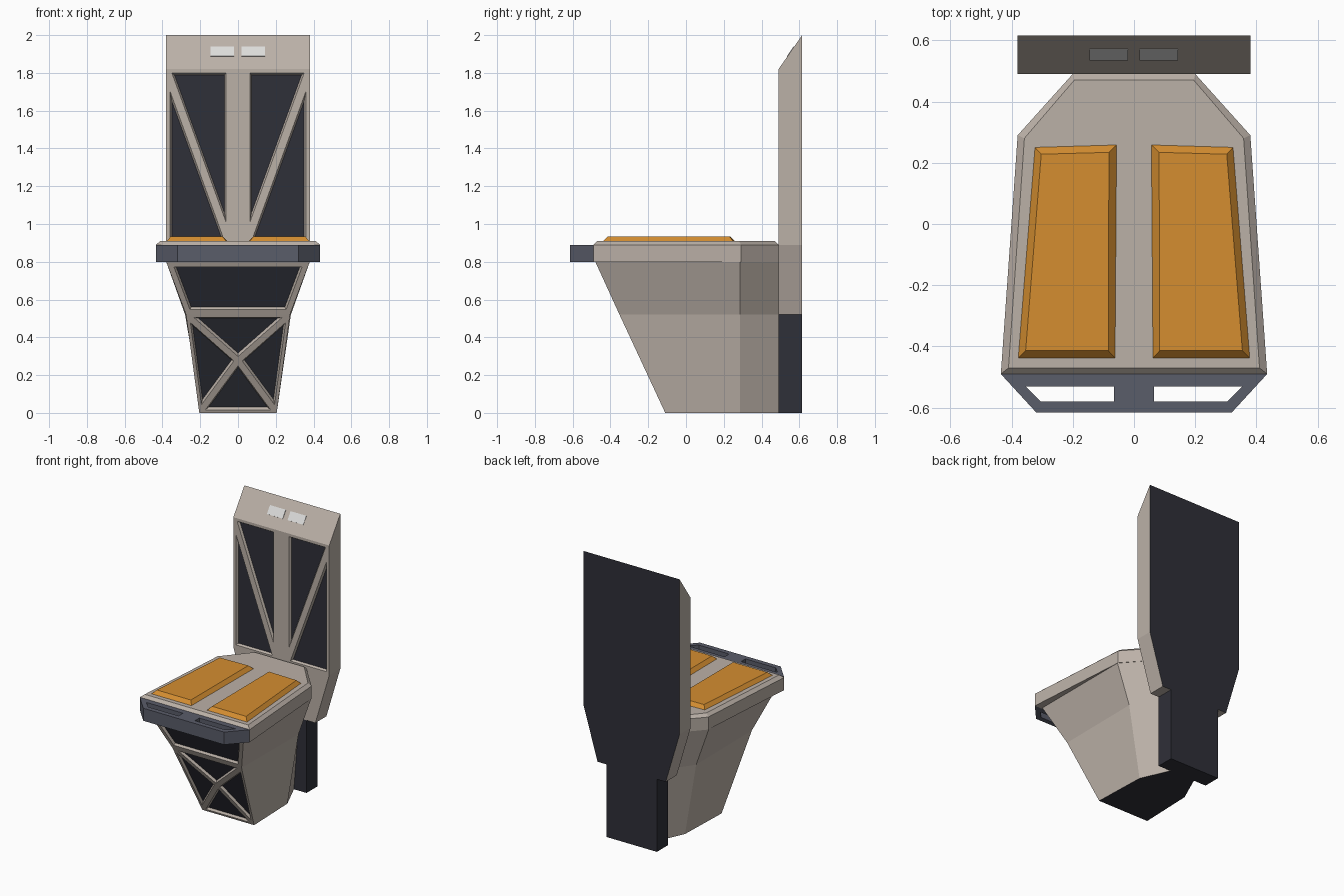
import bpy, bmesh

if "Cube" in bpy.data.objects:
    bpy.data.objects.remove(bpy.data.objects["Cube"])


def material(name, rgb):
    m = bpy.data.materials.new(name)
    m.diffuse_color = (*rgb, 1)
    m.use_nodes = True
    m.node_tree.nodes["Principled BSDF"].inputs["Base Color"].default_value = m.diffuse_color
    return m


BEIGE = material("warm_beige", (0.50, 0.44, 0.39))
DARK = material("dark_panel", (0.028, 0.029, 0.040))
SLATE = material("slate_trim", (0.102, 0.109, 0.144))
ORANGE = material("orange_cushion", (0.66, 0.27, 0.03))
LIGHT = material("pale_light", (0.72, 0.72, 0.71))


def finish(bm, name, *mats):
    bmesh.ops.recalc_face_normals(bm, faces=bm.faces[:])
    me = bpy.data.meshes.new(name)
    bm.to_mesh(me)
    bm.free()
    for m in mats:
        me.materials.append(m)
    ob = bpy.data.objects.new(name, me)
    bpy.context.collection.objects.link(ob)
    return ob


def loft(loops):
    """Closed solid through a list of matching vertex loops."""
    bm = bmesh.new()
    rings = [[bm.verts.new(p) for p in lp] for lp in loops]
    n = len(rings[0])
    for a, b in zip(rings, rings[1:]):
        for i in range(n):
            j = (i + 1) % n
            bm.faces.new((a[i], a[j], b[j], b[i]))
    bm.faces.new(rings[0][::-1])
    bm.faces.new(rings[-1])
    bmesh.ops.recalc_face_normals(bm, faces=bm.faces[:])
    return bm


def sym(pts, z):
    """Outline mirrored across x = 0, given its right half."""
    return [(x, y, z) for x, y in pts] + [(-x, y, z) for x, y in reversed(pts)]


def recess(bm, faces, border):
    """Leave a raised border and sink the middle as a dark panel."""
    bmesh.ops.inset_individual(bm, faces=faces, thickness=border, use_even_offset=True)
    bmesh.ops.inset_individual(bm, faces=faces, thickness=0.009, depth=-0.015,
                               use_even_offset=True)
    for f in faces:
        f.material_index = 1


# Tapered base with recessed front panels and a dark underside
bm = loft([sym([(.205, -.11), (.192, .285), (.10, .49)], 0),
           sym([(.275, -.352), (.28, .285), (.14, .49)], .52),
           sym([(.38, -.48), (.38, .285), (.20, .49)], .80)])
for f in bm.faces:
    if f.normal.z < -.95:
        f.material_index = 1
front = sorted((f for f in bm.faces if f.normal.y < -.7),
               key=lambda f: f.calc_center_median().z)
recess(bm, [front[1]], .029)
recess(bm, bmesh.ops.poke(bm, faces=[front[0]])["faces"], .017)
finish(bm, "base", BEIGE, DARK)

# Seat slab with bevelled top rim
rim = [(.435, -.49), (.38, .29), (.20, .49)]
finish(loft([sym(rim, .80), sym(rim, .89),
             sym([(.41, -.47), (.358, .28), (.195, .47)], .91)]), "seat", BEIGE)

# Seat cushions
for side, s in (("left", -1), ("right", 1)):
    low = [(.38, -.44), (.06, -.44), (.055, .26), (.325, .252)]
    top = [(.354, -.414), (.084, -.414), (.082, .234), (.303, .228)]
    finish(loft([[(s * x, y, .908) for x, y in low],
                 [(s * x, y, .935) for x, y in top]]), side + "_cushion", ORANGE)

# Front trim with two slots
bm = bmesh.new()
slot = [(.065, -.53), (.355, -.53), (.305, -.58), (.065, -.58)]
for outline in ([(.435, -.49), (.32, -.615), (-.32, -.615), (-.435, -.49)],
                slot, [(-x, y) for x, y in slot]):
    vs = [bm.verts.new((x, y, .80)) for x, y in outline]
    for i in range(4):
        bm.edges.new((vs[i], vs[(i + 1) % 4]))
bmesh.ops.triangle_fill(bm, edges=bm.edges[:], use_beauty=True)
up = bmesh.ops.extrude_face_region(bm, geom=bm.faces[:], use_keep_orig=True)["geom"]
bmesh.ops.translate(bm, vec=(0, 0, .09),
                    verts=[g for g in up if isinstance(g, bmesh.types.BMVert)])
finish(bm, "front_trim", SLATE)

# Tall backrest: sloped top, tapered bottom, diagonal struts, dark rear
F, B = .49, .615
bm = bmesh.new()
v = [bm.verts.new(p) for p in
     [(-.27, F, .52), (.27, F, .52)]
     + [(x, F, z) for z in (.89, 1.82) for x in (-.38, -.042, .042, .38)]
     + [(x * w, B, z) for w, z in ((.27, .52), (.38, .89), (.38, 2)) for x in (-1, 1)]]
for idx in ([0, 1, 5, 4, 3, 2], [3, 4, 8, 7], [6, 7, 8, 9, 15, 14],
            [0, 2, 12, 10], [2, 6, 14, 12], [1, 5, 13, 11], [5, 9, 15, 13],
            [0, 1, 11, 10]):
    bm.faces.new([v[i] for i in idx])
rear = bm.faces.new([v[i] for i in (10, 11, 13, 15, 14, 12)])
rear.material_index = 1
panels = [bm.faces.new([v[i] for i in idx])
          for idx in ([2, 3, 6], [3, 7, 6], [4, 5, 9], [4, 9, 8])]
bmesh.ops.recalc_face_normals(bm, faces=bm.faces[:])
recess(bm, panels, .021)
finish(bm, "backrest", BEIGE, DARK)

# Two small lights on the sloped top
for side, x0, x1 in (("left", -.145, -.02), ("right", .018, .143)):
    loops = []
    for d in (-.002, .003):
        loops.append([(x, F + (z - 1.82) * .694 - .82 * d, z + .57 * d)
                      for x, z in ((x0, 1.887), (x1, 1.887), (x1, 1.938), (x0, 1.938))])
    finish(loft(loops), side + "_light", LIGHT)

# Dark block behind the base
rect = [(.20, F), (.20, B)]
finish(loft([sym(rect, 0), sym(rect, .52)]), "rear_block", DARK)
